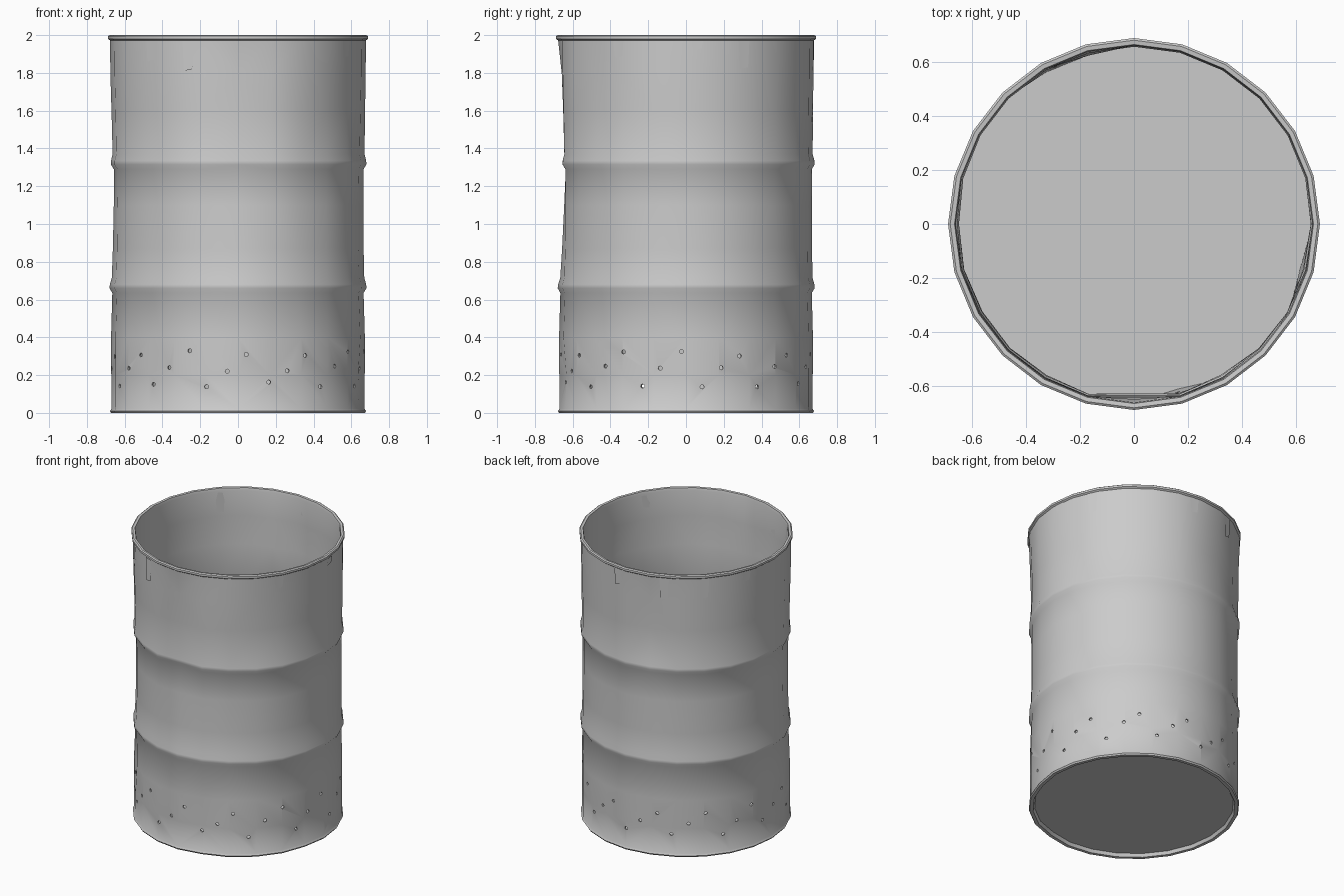
import bpy, bmesh, random
from math import radians, degrees, cos, sin, pi
from mathutils import Vector, Matrix

if "Cube" in bpy.data.objects:
    bpy.data.objects.remove(bpy.data.objects["Cube"])

random.seed(4)
SIDES = 24

# Dents: angle (front = -90), height, half width in degrees, half height, depth
DENTS = [
    (-90, 1.30, 16, 0.68, 0.030), (-37, 1.65, 16, 0.35, 0.018),
    (-90, 1.75, 14, 0.30, 0.012), (105, 1.65, 16, 0.40, 0.020),
    (-120, 1.0, 25, 0.7, 0.012), (-60, 1.0, 25, 0.7, 0.014),
    (-150, 1.0, 25, 0.8, 0.010), (-15, 1.0, 20, 0.7, 0.010),
    (180, 1.2, 20, 0.6, 0.010), (-75, 0.05, 15, 0.3, 0.030),
    (-15, 0.05, 15, 0.3, 0.025), (112, 0.05, 15, 0.3, 0.025),
    (-135, 0.4, 15, 0.25, 0.012),
]


def dent(angle, z):
    """Inward push at a point of the wall."""
    push = 0
    for a, h, wa, wh, depth in DENTS:
        da = abs((angle - a + 180) % 360 - 180) / wa
        dz = abs(z - h) / wh
        if da < 1 and dz < 1:
            push += depth * (1 - da) * (1 - dz)
    return push


def mesh_object(name, bm):
    mesh = bpy.data.meshes.new(name)
    bm.to_mesh(mesh)
    bm.free()
    ob = bpy.data.objects.new(name, mesh)
    bpy.context.collection.objects.link(ob)
    return ob


# Drum profile: outside from the base up, over the rolled rim, then down the inside
outer = [(0.640, 0.022), (0.650, 0.0), (0.672, 0.0), (0.678, 0.010), (0.670, 0.022),
         (0.671, 0.20), (0.672, 0.40), (0.666, 0.635), (0.681, 0.660),
         (0.680, 0.680), (0.670, 0.715), (0.667, 0.87), (0.666, 1.10),
         (0.666, 1.29), (0.681, 1.315), (0.680, 1.335), (0.671, 1.37),
         (0.673, 1.60), (0.676, 1.80), (0.677, 1.972),
         (0.688, 1.980), (0.688, 1.994), (0.680, 2.0), (0.664, 1.998), (0.660, 1.980)]
inner = [(r - 0.010, z) for r, z in reversed(outer[5:19])] + [(0.660, 0.032)]

bm = bmesh.new()
rings = []
for r, z in outer + inner:
    ring = []
    for i in range(SIDES):
        a = 2 * pi * i / SIDES
        rr = r
        if 0.03 < z < 1.96:
            rr -= dent(degrees(a), z)
        elif z < 0.03:
            rr -= 0.3 * dent(degrees(a), z)
        ring.append(bm.verts.new((rr * cos(a), rr * sin(a), z)))
    rings.append(ring)
for lo, hi in zip(rings, rings[1:]):
    for i in range(SIDES):
        j = (i + 1) % SIDES
        bm.faces.new((lo[i], lo[j], hi[j], hi[i]))
# Underside and floor
bm.faces.new(rings[0][::-1])
bm.faces.new(rings[-1])
bmesh.ops.recalc_face_normals(bm, faces=bm.faces)
bmesh.ops.triangulate(bm, faces=[f for f in bm.faces if len(f.verts) == 4])
drum = mesh_object("drum", bm)

# Punched air holes in rising rows of three
bm = bmesh.new()
COUNT = 39
for k in range(COUNT):
    a = radians(-104 + 360 * k / COUNT + random.uniform(-0.8, 0.8))
    z = (0.15, 0.23, 0.31)[k % 3] + random.uniform(-0.015, 0.02)
    direction = Vector((cos(a), sin(a), 0))
    m = Matrix.Translation(direction * 0.66 + Vector((0, 0, z))) @ \
        direction.to_track_quat('Z', 'Y').to_matrix().to_4x4()
    bmesh.ops.create_cone(bm, cap_ends=True, segments=8, radius1=0.011,
                          radius2=0.011, depth=0.12, matrix=m)
cutter = mesh_object("hole_cutter", bm)
cutter.hide_render = True

mod = drum.modifiers.new("air_holes", 'BOOLEAN')
mod.operation = 'DIFFERENCE'
mod.solver = 'EXACT'
mod.object = cutter
bpy.context.view_layer.objects.active = drum
drum.select_set(True)
bpy.ops.object.modifier_apply(modifier=mod.name)
bpy.data.objects.remove(cutter)
bpy.ops.object.shade_smooth_by_angle(angle=radians(40))

# Bright worn patches under the rim, on both faces of the wall
worn = bpy.data.materials.new("worn_metal")
worn.diffuse_color = (0.9, 0.9, 0.9, 1)
worn.use_nodes = True
worn.node_tree.nodes["Principled BSDF"].inputs["Base Color"].default_value = worn.diffuse_color
bm = bmesh.new()
for deg, low in ((-113, 1.81), (-133, 1.86), (-32, 1.88), (27, 1.82),
                 (5, 1.92), (85, 1.86), (113, 1.82), (135, 1.83), (160, 1.9)):
    for r in (0.678, 0.660):
        quad = []
        for da, z in ((-2.0, low), (2.0, low + 0.01), (2.7, 1.97), (-2.7, 1.97)):
            a = radians(deg + da)
            rr = r - dent(deg + da, z) - (0.001 if r < 0.67 else 0)
            quad.append(bm.verts.new((rr * cos(a), rr * sin(a), z)))
        bm.faces.new(quad if r > 0.67 else quad[::-1])
patches = mesh_object("worn_patches", bm)
patches.data.materials.append(worn)
